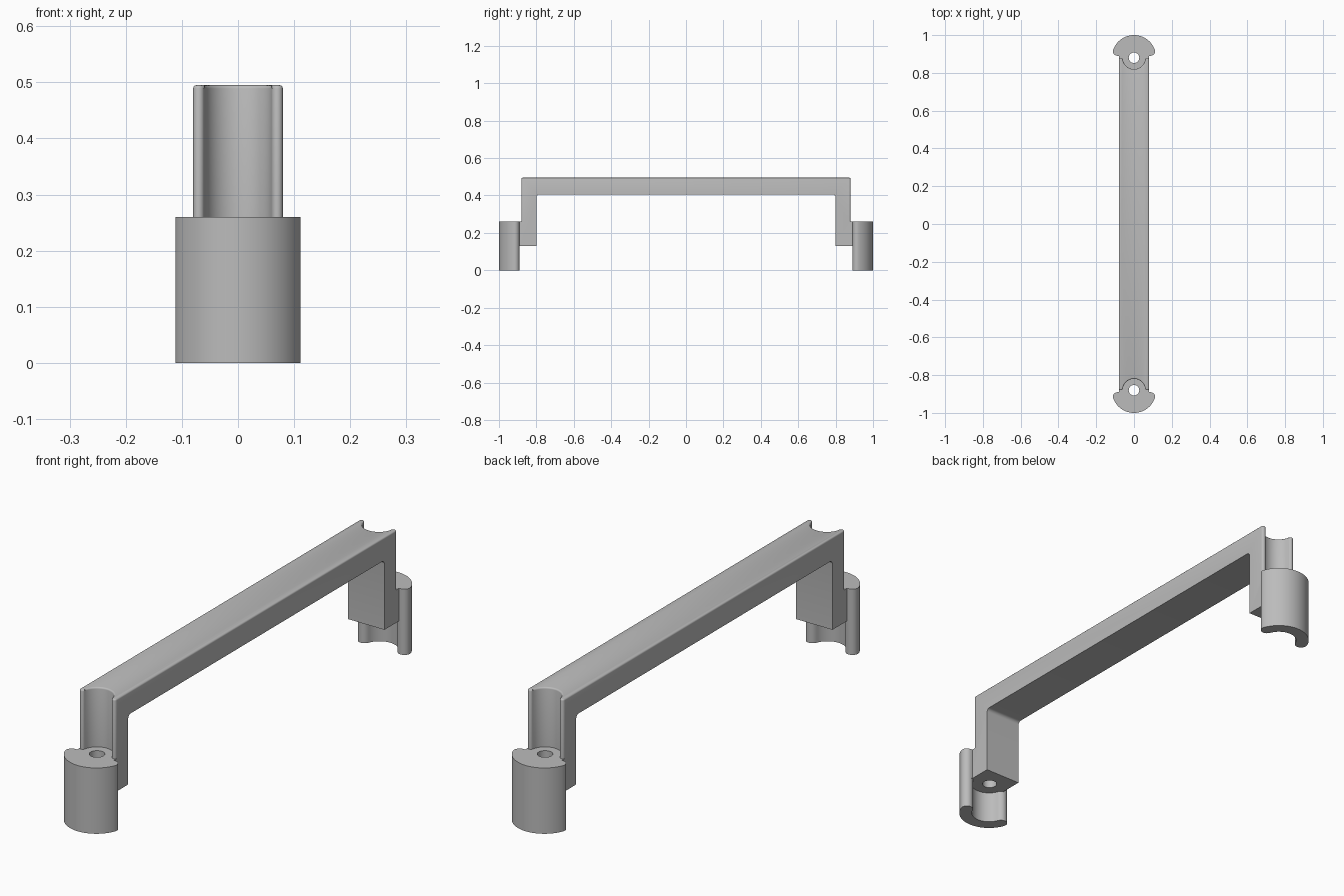
import bpy, bmesh
from math import sin, cos, radians

default = bpy.data.objects.get("Cube")
if default:
    bpy.data.objects.remove(default, do_unlink=True)

HALF_W, TOP, LEDGE, LEG_BOTTOM = 0.08, 0.495, 0.26, 0.13
LEG_IN, LEG_OUT = 0.80, 0.88
FOOT_Y, FOOT_R, SKIRT_R = 0.883, 0.117, 0.068

grey = bpy.data.materials.new("plain grey")
grey.use_nodes = True
grey.diffuse_color = (0.5, 0.5, 0.5, 1)
grey.node_tree.nodes["Principled BSDF"].inputs["Base Color"].default_value = (0.5, 0.5, 0.5, 1)


def arc(cx, cy, r, start, end, steps):
    angles = [radians(start + (end - start) * i / steps) for i in range(steps + 1)]
    return [(cx + r * cos(a), cy + r * sin(a)) for a in angles]


def make_object(name, bm):
    bmesh.ops.recalc_face_normals(bm, faces=bm.faces)
    mesh = bpy.data.meshes.new(name)
    bm.to_mesh(mesh)
    bm.free()
    mesh.materials.append(grey)
    obj = bpy.data.objects.new(name, mesh)
    bpy.context.collection.objects.link(obj)
    return obj


def prism(name, outline, z0, z1, rounding=0):
    """Extrude a plan outline upward, optionally rounding its top rim."""
    bm = bmesh.new()
    base = bm.faces.new([bm.verts.new((x, y, z0)) for x, y in outline])
    made = bmesh.ops.extrude_face_region(bm, geom=[base])["geom"]
    for v in made:
        if isinstance(v, bmesh.types.BMVert):
            v.co.z = z1
    if rounding:
        rim = [e for e in bm.edges if all(v.co.z > z1 - 1e-5 for v in e.verts)]
        bmesh.ops.bevel(bm, geom=rim, offset=rounding, segments=3, profile=0.5,
                        affect='EDGES', clamp_overlap=False)
    return make_object(name, bm)


def combine(target, tool, operation):
    mod = target.modifiers.new(operation.lower(), 'BOOLEAN')
    mod.operation, mod.solver, mod.object = operation, 'EXACT', tool
    tool.hide_render = True
    bpy.context.view_layer.objects.active = target
    bpy.ops.object.modifier_apply(modifier=mod.name)
    bpy.data.objects.remove(tool, do_unlink=True)


def flip(points):
    return [(-x, -y) for x, y in points]


# Bar and upper legs: plan with a round-lipped groove at each end
lip = 0.01
end = (arc(HALF_W - lip, LEG_OUT - lip, lip, 0, 170, 10)
       + arc(0, LEG_OUT, 0.06, -12, -168, 24)
       + arc(lip - HALF_W, LEG_OUT - lip, lip, 10, 180, 10))
handle = prism("handle", end + flip(end), LEDGE, TOP, 0.006)

# Open span under the bar with rounded upper corners
bm = bmesh.new()
bmesh.ops.create_cube(bm, size=1)
for v in bm.verts:
    v.co = (v.co.x * 0.4, v.co.y * 2 * LEG_IN, 0.405 if v.co.z > 0 else 0.05)
corners = [e for e in bm.edges if all(v.co.z > 0.4 for v in e.verts)
           and abs(e.verts[0].co.x - e.verts[1].co.x) > 0.1]
bmesh.ops.bevel(bm, geom=corners, offset=0.015, segments=5, profile=0.5, affect='EDGES')
combine(handle, make_object("span_cutter", bm), 'DIFFERENCE')

# Foot outlines: half ring with rounded tips, and the leg merged with it
tip_r = (FOOT_R - SKIRT_R) / 2
mid_r = FOOT_R - tip_r
tilt = 20
tip_x = mid_r * cos(radians(tilt))
tip_y = FOOT_Y + mid_r * sin(radians(tilt))
outer = arc(0, FOOT_Y, FOOT_R, tilt, 180 - tilt, 36)
right_tip = arc(tip_x, tip_y, tip_r, tilt - 180, tilt, 10)
left_tip = arc(-tip_x, tip_y, tip_r, 180 - tilt, 360 - tilt, 10)
inner = arc(0, FOOT_Y, SKIRT_R, 180 - tilt, tilt, 28)
skirt = right_tip[:-1] + outer + left_tip[1:] + inner[1:-1]

right_side = [p for p in right_tip if p[0] > HALF_W + 0.002]
left_side = [p for p in left_tip if p[0] < -HALF_W - 0.002]
shoulder = tip_y - tip_r
leg = [(-HALF_W, shoulder), (-HALF_W, LEG_IN), (HALF_W, LEG_IN), (HALF_W, shoulder)]
cap = leg + right_side[:-1] + outer + left_side[1:]

for place in (lambda p: p, flip):
    foot = prism("foot", place(cap), LEG_BOTTOM, LEDGE)
    combine(foot, prism("skirt", place(skirt), 0, LEG_BOTTOM), 'UNION')
    # Screw hole through the ledge
    hole = arc(0, LEG_OUT, 0.028, 0, 345, 23)
    combine(foot, prism("hole_cutter", place(hole), 0.05, 0.35), 'DIFFERENCE')
    combine(handle, foot, 'UNION')

# Tidy coplanar seams and shade smoothly
bm = bmesh.new()
bm.from_mesh(handle.data)
bmesh.ops.remove_doubles(bm, verts=bm.verts, dist=0.0001)
bmesh.ops.dissolve_limit(bm, angle_limit=radians(0.5), verts=bm.verts, edges=bm.edges)
bm.to_mesh(handle.data)
bm.free()
for o in bpy.context.selected_objects:
    o.select_set(False)
handle.select_set(True)
bpy.context.view_layer.objects.active = handle
bpy.ops.object.shade_smooth_by_angle(angle=radians(32))
